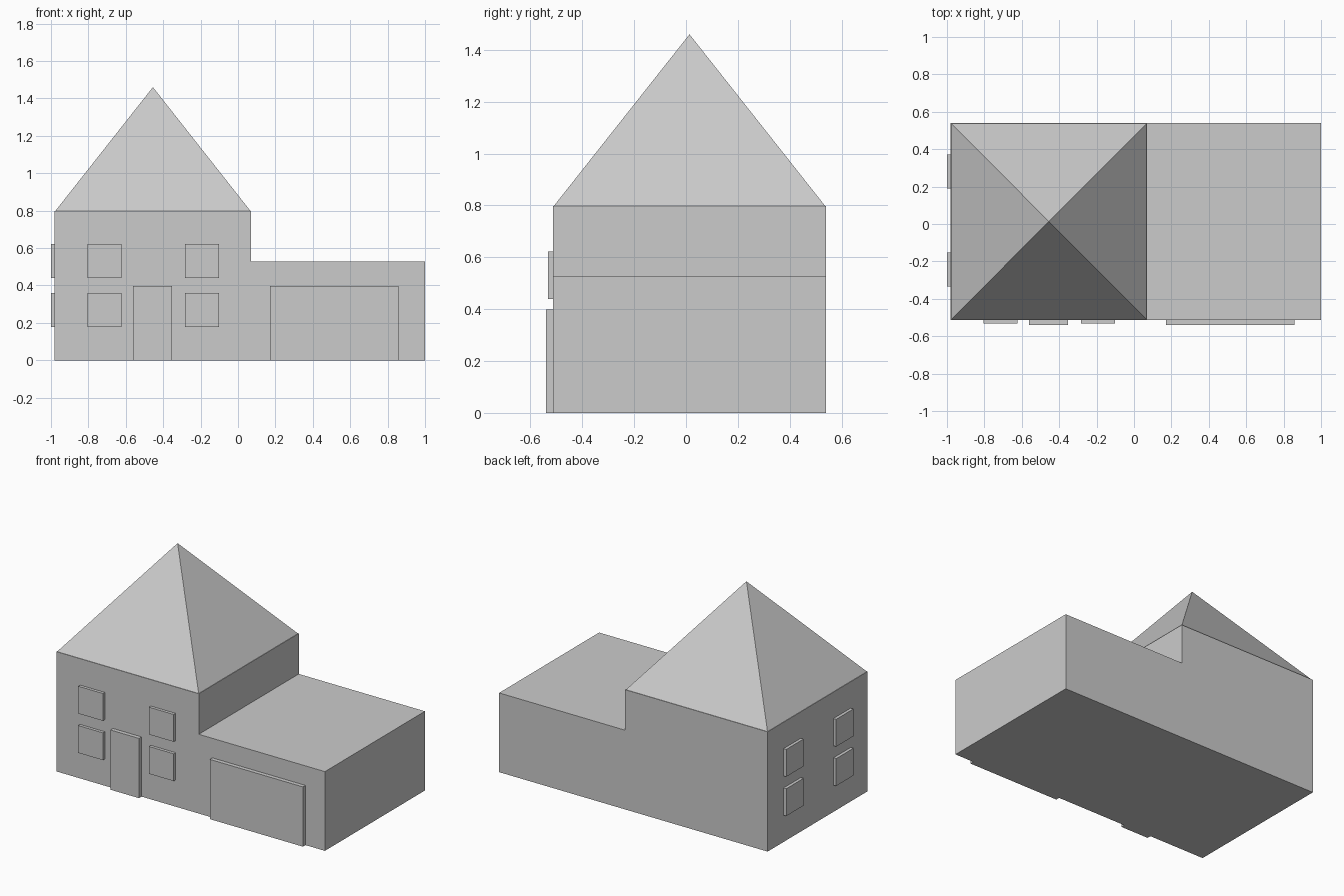
import bpy, bmesh
from math import pi, sqrt

if "Cube" in bpy.data.objects:
    bpy.data.objects.remove(bpy.data.objects["Cube"])

X0, XM, X1 = -0.98, 0.07, 1.0      # house left, house/garage step, garage right
Y0, Y1 = -0.513, 0.54              # front and back walls
Z_HOUSE, Z_GARAGE, Z_APEX = 0.798, 0.528, 1.46


def finish(name, bm):
    bmesh.ops.recalc_face_normals(bm, faces=bm.faces)
    mesh = bpy.data.meshes.new(name)
    bm.to_mesh(mesh)
    bm.free()
    obj = bpy.data.objects.new(name, mesh)
    bpy.context.collection.objects.link(obj)
    return obj


def box(name, x, y, z):
    bm = bmesh.new()
    bmesh.ops.create_cube(bm, size=1)
    for v in bm.verts:
        v.co = [(a + b) / 2 + c * (b - a) for (a, b), c in zip((x, y, z), v.co)]
    return finish(name, bm)


# Walls: stepped house and garage outline, extruded front to back
bm = bmesh.new()
outline = [(X0, 0), (X1, 0), (X1, Z_GARAGE), (XM, Z_GARAGE), (XM, Z_HOUSE), (X0, Z_HOUSE)]
face = bm.faces.new([bm.verts.new((x, Y0, z)) for x, z in outline])
ext = bmesh.ops.extrude_face_region(bm, geom=[face])
moved = [g for g in ext["geom"] if isinstance(g, bmesh.types.BMVert)]
bmesh.ops.translate(bm, verts=moved, vec=(0, Y1 - Y0, 0))
finish("house_and_garage_walls", bm)

# Pyramid roof over the tall part
z_eave = 0.794
bpy.ops.mesh.primitive_cone_add(
    vertices=4, radius1=1 / sqrt(2), radius2=0, depth=1, rotation=(0, 0, pi / 4),
    location=((X0 + XM) / 2, (Y0 + Y1) / 2, (z_eave + Z_APEX) / 2))
roof = bpy.context.object
roof.name = "roof"
bpy.ops.object.transform_apply(location=False, rotation=True, scale=False)
roof.scale = (XM - X0, Y1 - Y0, Z_APEX - z_eave)

# Windows: two rows on the front wall and two rows on the left wall
for row, z in (("lower", (0.178, 0.36)), ("upper", (0.44, 0.622))):
    for side, x in (("left", -0.805), ("right", -0.283)):
        box(f"front_window_{row}_{side}", (x, x + 0.182), (-0.533, Y0 + 0.01), z)
    for side, y in (("front", -0.335), ("back", 0.19)):
        box(f"side_window_{row}_{side}", (-1.0, X0 + 0.01), (y, y + 0.182), z)

# Doors
box("front_door", (-0.562, -0.352), (-0.54, Y0 + 0.01), (0, 0.398))
box("garage_door", (0.17, 0.857), (-0.54, Y0 + 0.01), (0, 0.398))
